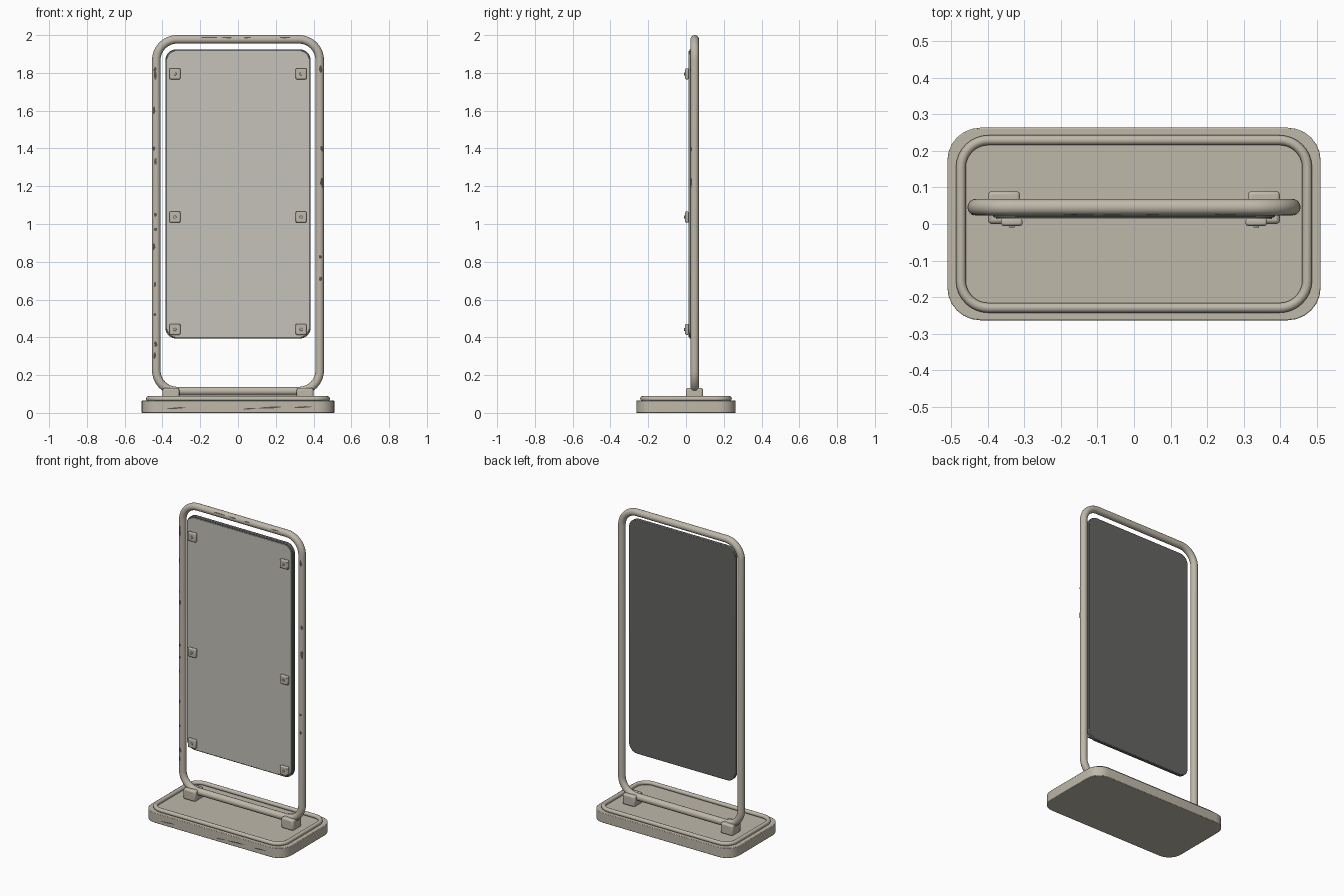
import bpy, bmesh, math, random
from mathutils import Vector

if "Cube" in bpy.data.objects:
    bpy.data.objects.remove(bpy.data.objects["Cube"])

random.seed(4)


def material(name, rgb):
    m = bpy.data.materials.new(name)
    m.diffuse_color = (*rgb, 1)
    m.use_nodes = True
    m.node_tree.nodes["Principled BSDF"].inputs["Base Color"].default_value = m.diffuse_color
    return m


PAINT = material("beige_paint", (0.52, 0.48, 0.40))
PANEL = material("panel_face", (0.56, 0.54, 0.49))
DARK = material("dark_backing", (0.13, 0.135, 0.125))
WEAR = material("worn_metal", (0.10, 0.09, 0.08))


def finish(bm, name, mat, bevel=0, segments=2):
    bmesh.ops.recalc_face_normals(bm, faces=bm.faces)
    me = bpy.data.meshes.new(name)
    bm.to_mesh(me)
    bm.free()
    me.materials.append(mat)
    ob = bpy.data.objects.new(name, me)
    bpy.context.collection.objects.link(ob)
    if bevel:
        b = ob.modifiers.new("edge_bevel", "BEVEL")
        b.width, b.segments, b.limit_method = bevel, segments, "ANGLE"
        b.angle_limit = math.radians(50)
    bpy.ops.object.select_all(action="DESELECT")
    ob.select_set(True)
    bpy.context.view_layer.objects.active = ob
    bpy.ops.object.shade_smooth_by_angle(angle=math.radians(35))
    return ob


def rounded_rect(hw, hh, r, n):
    """Points and outward normals of a rounded rectangle."""
    out = []
    for q, (sx, sy) in enumerate([(1, 1), (-1, 1), (-1, -1), (1, -1)]):
        for i in range(n + 1):
            a = (q + i / n) * math.pi / 2
            d = Vector((math.cos(a), math.sin(a)))
            out.append((Vector((sx * (hw - r), sy * (hh - r))) + d * r, d))
    return out


def flat(u, v, w):      # outline lies in the ground plane
    return Vector((u, v, w))


def upright(u, v, w):   # outline faces the front
    return Vector((u, w, v))


def slab(name, plane, hw, hh, r, n, centre, w0, w1, mat, bevel):
    bm = bmesh.new()
    vs = [bm.verts.new(plane(p.x, p.y + centre, w0)) for p, _ in rounded_rect(hw, hh, r, n)]
    f = bm.faces.new(vs)
    ext = bmesh.ops.extrude_face_region(bm, geom=[f], use_keep_orig=True)
    top = [g for g in ext["geom"] if isinstance(g, bmesh.types.BMVert)]
    bmesh.ops.translate(bm, verts=top, vec=plane(0, 0, w1 - w0))
    return finish(bm, name, mat, bevel)


def tube_loop(name, plane, hw, hh, r, n, centre, w, tube_r, sides=20):
    bm = bmesh.new()
    rings = []
    for p, d in rounded_rect(hw, hh, r, n):
        ring = []
        for k in range(sides):
            a = 2 * math.pi * k / sides
            q = p + d * math.cos(a) * tube_r
            ring.append(bm.verts.new(plane(q.x, q.y + centre, w + math.sin(a) * tube_r)))
        rings.append(ring)
    for i, ring in enumerate(rings):
        nxt = rings[(i + 1) % len(rings)]
        for k in range(sides):
            j = (k + 1) % sides
            bm.faces.new((ring[k], ring[j], nxt[j], nxt[k]))
    return finish(bm, name, PAINT)


def box(name, centre, size, bevel):
    bm = bmesh.new()
    bmesh.ops.create_cube(bm, size=1)
    bmesh.ops.scale(bm, verts=bm.verts, vec=size)
    bmesh.ops.translate(bm, verts=bm.verts, vec=centre)
    return finish(bm, name, PAINT, bevel)


def chip(name, place, length, width):
    """Thin irregular wear patch; place(s, t) maps it onto a surface."""
    bm = bmesh.new()
    mid = bm.verts.new(place(0, 0))
    rim = []
    for k in range(10):
        a = 2 * math.pi * k / 10
        j = random.uniform(0.65, 1.15)
        rim.append(bm.verts.new(place(length / 2 * j * math.cos(a), width / 2 * j * math.sin(a))))
    for k in range(10):
        bm.faces.new((mid, rim[k], rim[(k + 1) % 10]))
    return finish(bm, name, WEAR)


# weighted base with raised rim
slab("base", flat, 0.51, 0.263, 0.09, 6, 0, 0, 0.065, PAINT, 0.003)
tube_loop("base_rim", flat, 0.473, 0.229, 0.075, 8, 0, 0.075, 0.0135, 14)

# upright frame
FY, FR, FX = 0.046, 0.0225, 0.4325
tube_loop("frame", upright, FX, 0.931, 0.11, 12, 1.0465, FY, FR)

# sign panel: dark backing with a lighter face
slab("panel_backing", upright, 0.385, 0.766, 0.06, 8, 1.159, 0.018, 0.042, DARK, 0.003)
slab("panel_face", upright, 0.377, 0.758, 0.053, 8, 1.159, 0.013, 0.02, PANEL, 0.001)

# foot clamps and panel clips
for side, s in (("left", -1), ("right", 1)):
    box(f"foot_clamp_{side}", (s * 0.355, 0.045, 0.097), (0.088, 0.09, 0.07), 0.01)
    for i, z in enumerate((0.442, 1.037, 1.795)):
        box(f"panel_clip_{side}_{i}", (s * 0.334, 0.005, z), (0.058, 0.02, 0.058), 0.006)
        bm = bmesh.new()
        bmesh.ops.create_cone(bm, cap_ends=True, segments=12, radius1=0.008, radius2=0.008, depth=0.006)
        for v in bm.verts:
            v.co = Vector((s * 0.334 + v.co.x, -0.007 + v.co.z, z + v.co.y))
        finish(bm, f"clip_screw_{side}_{i}", PAINT, 0.0015)

# paint chips on the uprights: (height, length)
LEFT = [(1.79, .05), (1.82, .03), (1.6, .04), (1.4, .025), (1.33, .04), (1.05, .025), (.97, .02),
        (.88, .035), (.68, .03), (.52, .025), (.365, .035), (.305, .045)]
RIGHT = [(1.82, .04), (1.4, .03), (1.22, .055), (.825, .02), (.71, .025)]
for side, s, spots in (("left", -1, LEFT), ("right", 1, RIGHT)):
    for i, (z, length) in enumerate(spots):
        a0 = random.uniform(0.15, 0.65)

        def on_post(u, v):
            a = a0 + v / FR
            r = FR + 0.0008
            return Vector((s * FX + math.sin(a) * r * -1 * (1 if s < 0 else -1),
                           FY - math.cos(a) * r, z + u))
        chip(f"post_chip_{side}_{i}", on_post, length, 0.018)

# paint chips on the top bar and the base front: (x, length)
for i, (x, length) in enumerate([(-.15, .1), (-.06, .06), (.05, .05), (.25, .06)]):
    chip(f"top_chip_{i}", lambda u, v: Vector((
        x + u, FY - math.cos(0.4 + v / FR) * (FR + .0008),
        1.9775 + math.sin(0.4 + v / FR) * (FR + .0008))), length, 0.009)
for i, (x, z, length) in enumerate([(-.33, .025, .11), (.06, .022, .07), (.17, .028, .13), (.34, .03, .1)]):
    chip(f"base_chip_{i}", lambda u, v: Vector((x + u, -0.2636, z + v + u * 0.06)), length, 0.009)
